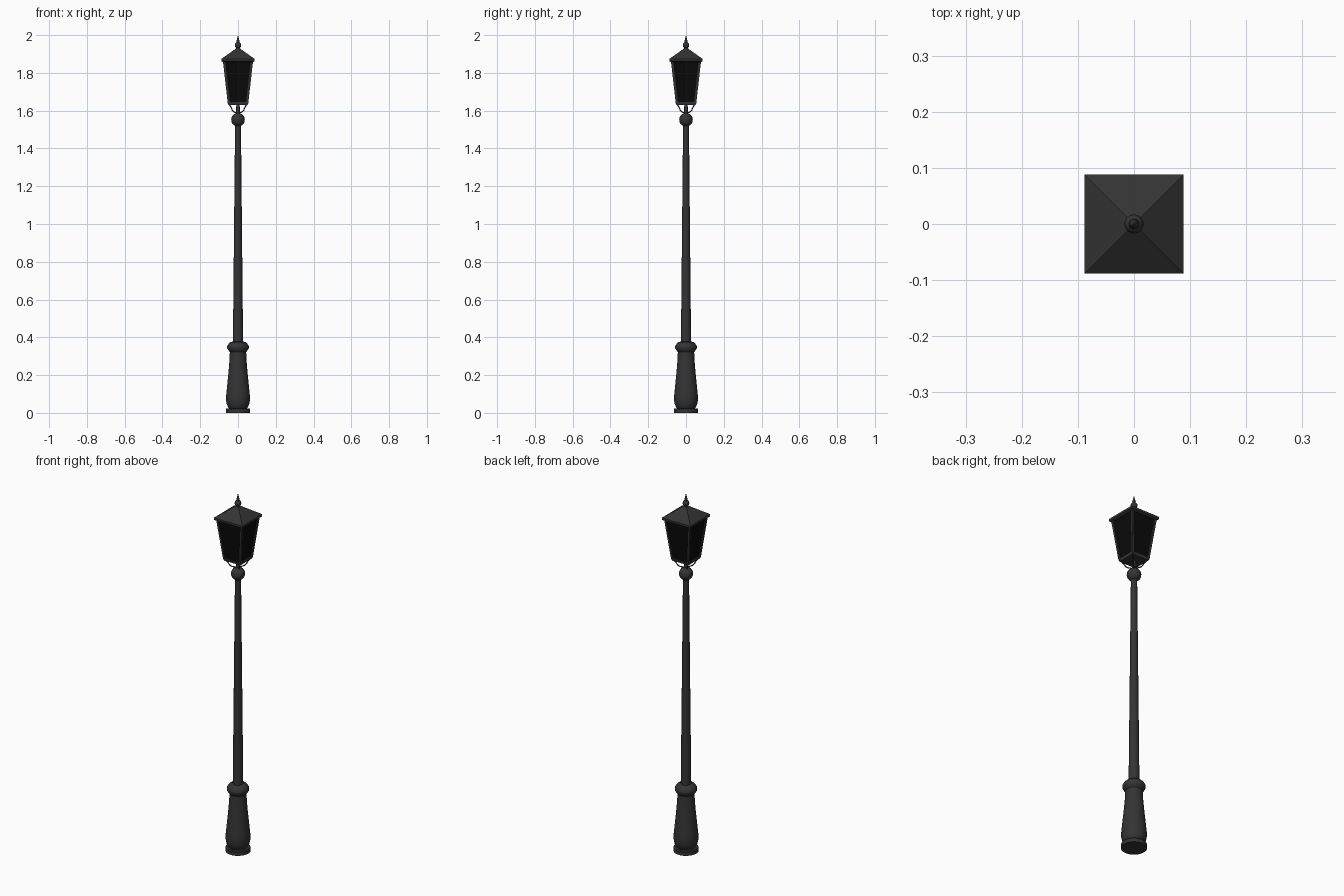
import bpy, bmesh, math
from mathutils import Vector

if "Cube" in bpy.data.objects:
    bpy.data.objects.remove(bpy.data.objects["Cube"])


def material(name, v):
    m = bpy.data.materials.new(name)
    m.diffuse_color = (v, v, v, 1)
    m.use_nodes = True
    m.node_tree.nodes["Principled BSDF"].inputs["Base Color"].default_value = m.diffuse_color
    return m


IRON = material("dark iron", 0.034)
GLASS = material("black glass", 0.003)


def finish(name, bm, mat, smooth=None):
    bmesh.ops.recalc_face_normals(bm, faces=bm.faces)
    me = bpy.data.meshes.new(name)
    bm.to_mesh(me)
    bm.free()
    me.materials.append(mat)
    ob = bpy.data.objects.new(name, me)
    bpy.context.collection.objects.link(ob)
    if smooth:
        bpy.ops.object.select_all(action='DESELECT')
        ob.select_set(True)
        bpy.context.view_layer.objects.active = ob
        bpy.ops.object.shade_smooth_by_angle(angle=math.radians(smooth))
    return ob


def stack(name, profile, n, mat, turn=0.0, smooth=None):
    """Rings of (radius, z) joined into a closed solid."""
    bm = bmesh.new()
    rings = []
    for r, z in profile:
        rings.append([bm.verts.new((r * math.cos(turn + math.tau * i / n),
                                    r * math.sin(turn + math.tau * i / n), z)) for i in range(n)])
    for a, b in zip(rings, rings[1:]):
        for i in range(n):
            j = (i + 1) % n
            bm.faces.new((a[i], a[j], b[j], b[i]))
    bm.faces.new(rings[0][::-1])
    bm.faces.new(rings[-1])
    return finish(name, bm, mat, smooth)


def square(name, profile, mat):
    """Four-sided stack, given half widths."""
    return stack(name, [(h * math.sqrt(2), z) for h, z in profile], 4, mat, math.pi / 4)


def bar(name, a, b, w, mat):
    """Square bar between two points, sides along x and y."""
    bm = bmesh.new()
    q = [(-w, -w), (w, -w), (w, w), (-w, w)]
    lo = [bm.verts.new((a[0] + x, a[1] + y, a[2])) for x, y in q]
    hi = [bm.verts.new((b[0] + x, b[1] + y, b[2])) for x, y in q]
    for i in range(4):
        j = (i + 1) % 4
        bm.faces.new((lo[i], lo[j], hi[j], hi[i]))
    bm.faces.new(lo[::-1])
    bm.faces.new(hi)
    return finish(name, bm, mat)


def ball(r, z, n=12):
    return [(max(r * math.sin(math.pi * i / n), 0.0005), z - r * math.cos(math.pi * i / n))
            for i in range(n + 1)]


# pedestal: foot disc, vase and collar
stack("foot_disc", [(0.064, 0), (0.064, 0.020), (0.061, 0.024), (0.045, 0.024)], 32, IRON, smooth=35)
stack("pedestal_vase", [(0.045, 0.02), (0.052, 0.03), (0.059, 0.045), (0.063, 0.065), (0.063, 0.09),
                        (0.060, 0.12), (0.055, 0.17), (0.050, 0.22), (0.045, 0.28),
                        (0.043, 0.33)], 32, IRON, smooth=40)
stack("pedestal_collar", [(0.043, 0.322), (0.051, 0.332), (0.057, 0.342), (0.057, 0.354),
                          (0.050, 0.366), (0.042, 0.374), (0.025, 0.378)], 32, IRON, smooth=40)

# tapered pole, ball and neck
stack("pole", [(0.027, 0.36), (0.0155, 1.54)], 24, IRON, smooth=40)
stack("pole_ball", ball(0.036, 1.552), 24, IRON, smooth=40)
stack("lantern_neck", [(0.010, 1.57), (0.009, 1.64)], 16, IRON, smooth=40)

# scrolled brackets reaching to the lantern corners
for k in range(4):
    ang = math.pi / 4 + k * math.pi / 2
    cu = bpy.data.curves.new("bracket", 'CURVE')
    cu.dimensions = '3D'
    cu.bevel_depth = 0.003
    cu.bevel_resolution = 1
    cu.use_fill_caps = True
    sp = cu.splines.new('BEZIER')
    pts = [(0.010, 1.588), (0.038, 1.598), (0.050, 1.615), (0.068, 1.636)]
    sp.bezier_points.add(len(pts) - 1)
    for p, (r, z) in zip(sp.bezier_points, pts):
        p.co = Vector((r * math.cos(ang), r * math.sin(ang), z))
        p.handle_left_type = p.handle_right_type = 'AUTO'
    cu.resolution_u = 6
    cu.materials.append(IRON)
    bpy.context.collection.objects.link(bpy.data.objects.new("bracket_%d" % k, cu))

# lantern: bottom frame, glass, corner bars, top rail
square("lantern_floor", [(0.051, 1.630), (0.054, 1.646)], IRON)
square("lantern_glass", [(0.048, 1.642), (0.074, 1.865)], GLASS)
for i, (sx, sy) in enumerate([(1, 1), (-1, 1), (-1, -1), (1, -1)]):
    bar("corner_bar_%d" % i, (sx * 0.048, sy * 0.048, 1.636),
        (sx * 0.074, sy * 0.074, 1.865), 0.006, IRON)

# pyramid roof with a thin vertical rim
square("lantern_roof", [(0.081, 1.858), (0.088, 1.862), (0.088, 1.874), (0.012, 1.928)], IRON)

# finial: collar, ball and spike
stack("finial_collar", [(0.016, 1.916), (0.016, 1.924), (0.008, 1.932)], 16, IRON, smooth=40)
stack("finial_ball", ball(0.017, 1.946), 20, IRON, smooth=40)
stack("finial_spike", [(0.006, 1.958), (0.009, 1.966), (0.006, 1.976), (0.003, 1.988),
                       (0.0005, 2.0)], 16, IRON, smooth=40)
